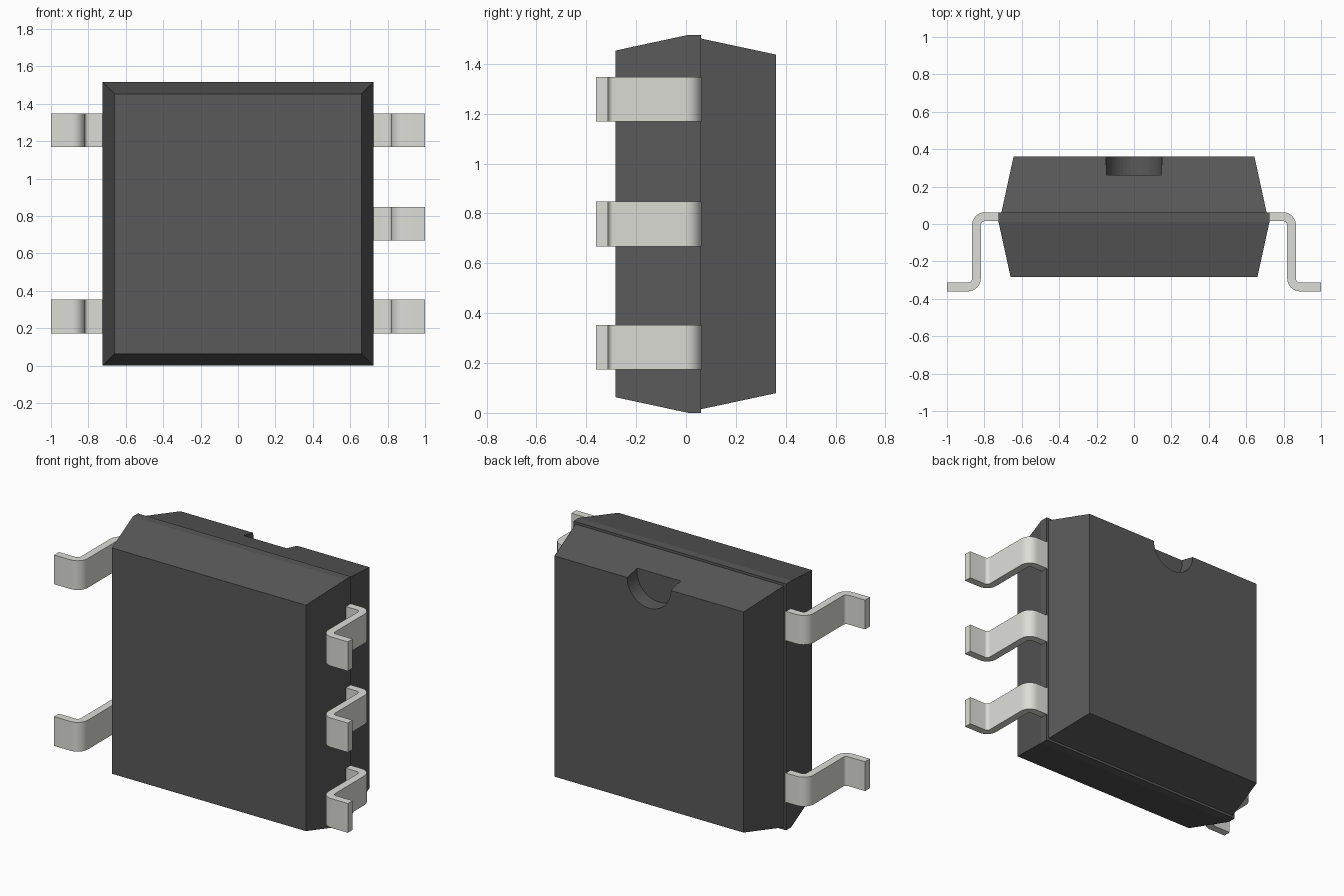
import bpy, bmesh
from math import sin, cos, pi

if "Cube" in bpy.data.objects:
    bpy.data.objects.remove(bpy.data.objects["Cube"])


def material(name, rgb):
    m = bpy.data.materials.new(name)
    m.diffuse_color = (*rgb, 1)
    m.use_nodes = True
    m.node_tree.nodes["Principled BSDF"].inputs["Base Color"].default_value = m.diffuse_color
    return m


plastic = material("dark_plastic", (0.10, 0.10, 0.10))
metal = material("tinned_metal", (0.72, 0.72, 0.68))
MID_Z = 0.758


def finish(name, bm, mat):
    bmesh.ops.recalc_face_normals(bm, faces=bm.faces)
    me = bpy.data.meshes.new(name)
    bm.to_mesh(me)
    bm.free()
    me.materials.append(mat)
    ob = bpy.data.objects.new(name, me)
    bpy.context.collection.objects.link(ob)
    return ob


# Moulded package: rectangular rings (y, half width, half height) lofted front to back
bm = bmesh.new()
rings = []
for y, w, h in [(-0.283, 0.66, 0.695), (0.01, 0.724, 0.758), (0.061, 0.724, 0.758),
                (0.061, 0.709, 0.743), (0.36, 0.644, 0.679)]:
    rings.append([bm.verts.new((sx * w, y, MID_Z + sz * h))
                  for sx, sz in ((-1, -1), (1, -1), (1, 1), (-1, 1))])
for a, b in zip(rings, rings[1:]):
    for i in range(4):
        j = (i + 1) % 4
        bm.faces.new((a[i], a[j], b[j], b[i]))
bm.faces.new(rings[0])
bm.faces.new(rings[-1])
body = finish("package_body", bm, plastic)

# Half-round orientation notch cut into the top edge of the back face
bpy.ops.mesh.primitive_cylinder_add(vertices=48, radius=0.149, depth=0.2,
                                    location=(0, 0.363, MID_Z + 0.679), rotation=(pi / 2, 0, 0))
cutter = bpy.context.object
cutter.name = "notch_cutter"
cutter.data.materials.append(plastic)
cut = body.modifiers.new("notch", 'BOOLEAN')
cut.operation = 'DIFFERENCE'
cut.solver = 'EXACT'
cut.object = cutter
bpy.context.view_layer.objects.active = body
bpy.ops.object.modifier_apply(modifier=cut.name)
bpy.data.objects.remove(cutter, do_unlink=True)

# Bent strip outline for one lead (right side, x-y plane)
X, R, T, TOP, BOT = 0.8425, 0.045, 0.0235, 0.039, -0.3365


def strip_side(off, steps=8):
    pts = [(0.72, TOP + off)]
    for i in range(steps + 1):      # upper bend, turning down
        a = pi / 2 * (1 - i / steps)
        pts.append((X - R + (R + off) * cos(a), TOP - R + (R + off) * sin(a)))
    for i in range(steps + 1):      # lower bend, turning outwards
        a = pi + pi / 2 * i / steps
        pts.append((X + R + (R - off) * cos(a), BOT + R + (R - off) * sin(a)))
    pts.append((1.0, BOT + off))
    return pts


outline = strip_side(T) + strip_side(-T)[::-1]


def lead(name, side, z, half=0.09):
    bm = bmesh.new()
    face = bm.faces.new([bm.verts.new((side * x, y, z - half)) for x, y in outline])
    ext = bmesh.ops.extrude_face_region(bm, geom=[face])
    bmesh.ops.translate(bm, vec=(0, 0, 2 * half),
                        verts=[v for v in ext["geom"] if isinstance(v, bmesh.types.BMVert)])
    # Close the start cap if the extrusion consumed it
    edges = [e for e in bm.edges if e.is_boundary]
    if edges:
        bmesh.ops.holes_fill(bm, edges=edges, sides=0)
    ob = finish(name, bm, metal)
    bpy.ops.object.select_all(action='DESELECT')
    ob.select_set(True)
    bpy.context.view_layer.objects.active = ob
    bpy.ops.object.shade_smooth_by_angle(angle=pi / 6)


# Three leads on the right, two on the left
for dz, pos in ((-0.495, "lower"), (0, "middle"), (0.5, "upper")):
    lead("right_lead_" + pos, 1, MID_Z + dz)
    if dz:
        lead("left_lead_" + pos, -1, MID_Z + dz)
